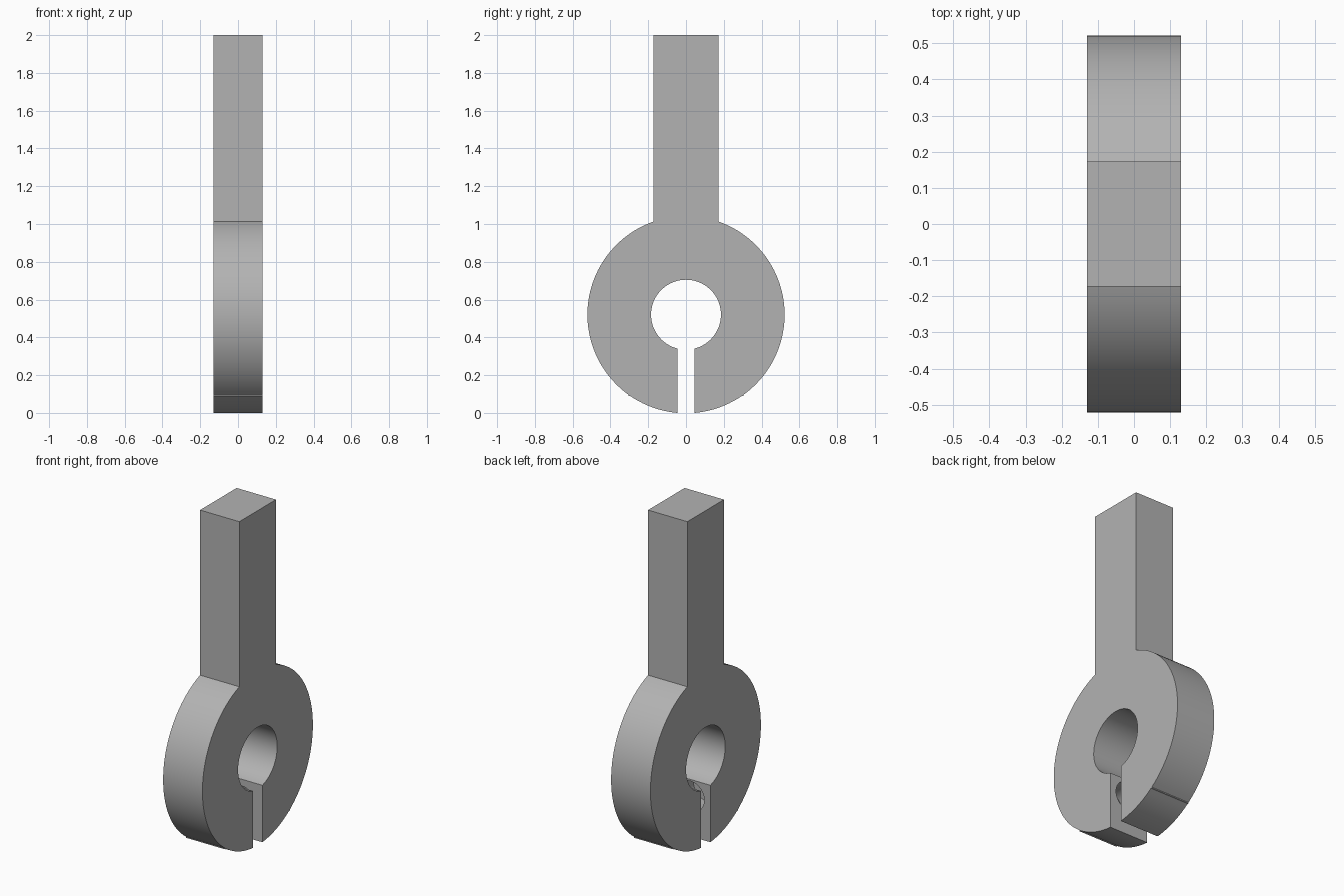
import bpy, bmesh
from math import asin, acos, cos, sin, pi, radians, sqrt
from mathutils import Matrix

if "Cube" in bpy.data.objects:
    bpy.data.objects.remove(bpy.data.objects["Cube"])

HALF_X, RING_R, BORE_R, CENTRE_Z = 0.13, 0.522, 0.185, 0.52
SLOT, STEM, TOP = 0.044, 0.173, 2.0
LUG_Y, LUG_Z = 0.305, 0.09

grey = bpy.data.materials.new("grey")
grey.use_nodes = True
colour = (0.45, 0.45, 0.45, 1)
grey.diffuse_color = colour
grey.node_tree.nodes["Principled BSDF"].inputs["Base Color"].default_value = colour


def arc(radius, start, end, steps):
    """Points (y, z) on the ring; angles run from straight down."""
    angles = [start + (end - start) * i / steps for i in range(steps + 1)]
    return [(radius * sin(a), CENTRE_Z - radius * cos(a)) for a in angles]


# Right half outline: bore, slot wall, lug corner, ring, stem
lug_low = acos((CENTRE_Z - LUG_Z) / RING_R)
half = arc(BORE_R, pi, asin(SLOT / BORE_R), 32)
half += arc(RING_R, asin(SLOT / RING_R), lug_low, 10)
half += [(LUG_Y, LUG_Z)]
half += arc(RING_R, asin(LUG_Y / RING_R), pi - asin(STEM / RING_R), 40)
half += [(STEM, TOP)]
outline = half + [(-y, z) for y, z in reversed(half[1:])]

# Clamp body: extrude the outline across the thickness
bm = bmesh.new()
face = bm.faces.new([bm.verts.new((-HALF_X, y, z)) for y, z in outline])
out = bmesh.ops.extrude_face_region(bm, geom=[face])
moved = [v for v in out["geom"] if isinstance(v, bmesh.types.BMVert)]
bmesh.ops.translate(bm, verts=moved, vec=(2 * HALF_X, 0, 0))
bmesh.ops.recalc_face_normals(bm, faces=bm.faces)
mesh = bpy.data.meshes.new("clamp_body")
bm.to_mesh(mesh)
bm.free()
body = bpy.data.objects.new("clamp_body", mesh)
bpy.context.collection.objects.link(body)
mesh.materials.append(grey)
bpy.context.view_layer.objects.active = body
body.select_set(True)


# Blind screw holes in the slot walls
def screw_hole(name, side, radius, depth):
    cut_mesh = bpy.data.meshes.new(name)
    bm = bmesh.new()
    bmesh.ops.create_cone(bm, cap_ends=True, segments=40, radius1=radius, radius2=radius,
                          depth=depth, matrix=Matrix.Translation((0, side * depth / 2, 0.24))
                          @ Matrix.Rotation(pi / 2, 4, "X"))
    bm.to_mesh(cut_mesh)
    bm.free()
    cut_mesh.materials.append(grey)
    cutter = bpy.data.objects.new(name, cut_mesh)
    cutter.hide_render = True
    bpy.context.collection.objects.link(cutter)
    mod = body.modifiers.new(name, "BOOLEAN")
    mod.operation, mod.solver, mod.object = "DIFFERENCE", "EXACT", cutter
    bpy.ops.object.modifier_apply(modifier=name)
    bpy.data.objects.remove(cutter)


screw_hole("clearance_hole", -1, 0.09, 0.2)
screw_hole("threaded_hole", 1, 0.06, 0.2)

bpy.ops.object.shade_smooth_by_angle(angle=radians(25))
